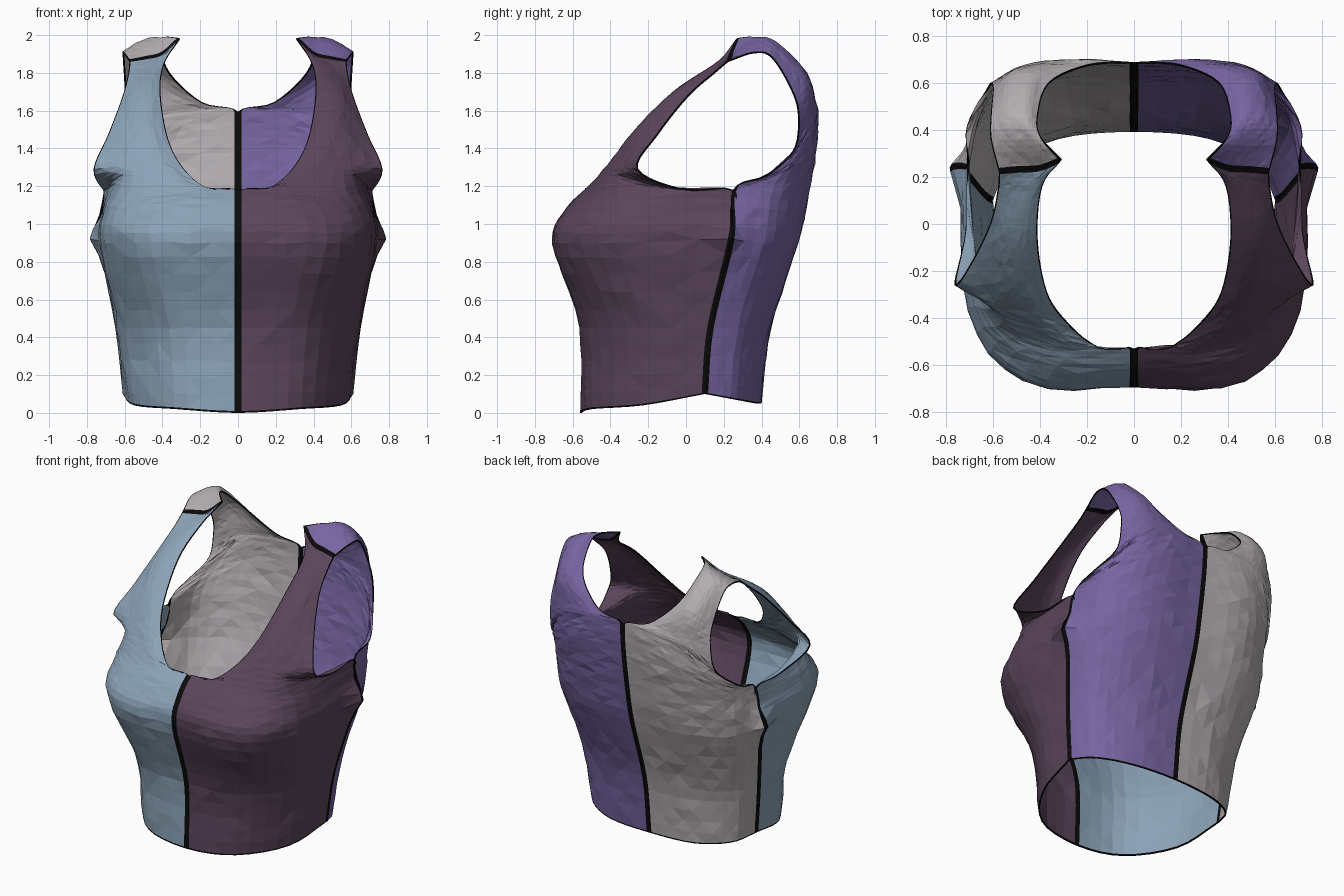
import bpy, random, math
from mathutils import Vector

if "Cube" in bpy.data.objects:
    bpy.data.objects.remove(bpy.data.objects["Cube"])

random.seed(4)

# Cross-row guide points, hem to shoulder; each row runs from centre/neckline to side seam/armhole
FRONT = [
    [(0, -.56, .00), (.33, -.50, .02), (.55, -.225, .04), (.61, .10, .10)],
    [(0, -.56, .45), (.36, -.52, .45), (.605, -.23, .45), (.65, .13, .45)],
    [(0, -.695, .9), (.46, -.675, .90), (.705, -.36, .90), (.735, .24, .92)],
    [(0, -.635, 1.08), (.43, -.595, 1.08), (.685, -.345, 1.07), (.715, .25, 1.07)],
    [(0, -.535, 1.18), (.33, -.53, 1.17), (.64, -.36, 1.16), (.71, .25, 1.18)],
    [(.16, -.52, 1.19), (.37, -.47, 1.24), (.61, -.36, 1.24), (.715, -.02, 1.18)],
    [(.285, -.42, 1.29), (.43, -.40, 1.33), (.60, -.35, 1.31), (.765, -.26, 1.29)],
    [(.37, -.29, 1.45), (.46, -.28, 1.49), (.56, -.24, 1.50), (.685, -.15, 1.48)],
    [(.41, -.06, 1.69), (.47, -.07, 1.70), (.54, -.05, 1.70), (.61, .01, 1.68)],
    [(.39, .16, 1.85), (.44, .14, 1.84), (.51, .14, 1.82), (.58, .15, 1.805)],
    [(.31, .27, 1.985), (.40, .235, 1.90), (.48, .23, 1.88), (.575, .22, 1.865)],
]
BACK = [
    [(0, .40, .05), (.32, .37, .05), (.53, .26, .07), (.61, .10, .10)],
    [(0, .45, .45), (.33, .425, .45), (.57, .305, .45), (.65, .13, .45)],
    [(0, .59, .90), (.37, .58, .9), (.635, .45, .90), (.735, .24, .92)],
    [(0, .645, 1.18), (.38, .64, 1.18), (.64, .50, 1.17), (.71, .25, 1.18)],
    [(0, .68, 1.42), (.34, .69, 1.41), (.58, .60, 1.35), (.71, .42, 1.25)],
    [(0, .69, 1.595), (.26, .70, 1.58), (.48, .67, 1.53), (.63, .57, 1.38)],
    [(.19, .68, 1.645), (.33, .69, 1.63), (.48, .67, 1.61), (.61, .60, 1.55)],
    [(.36, .60, 1.80), (.44, .64, 1.80), (.53, .63, 1.77), (.60, .57, 1.69)],
    [(.41, .45, 1.95), (.46, .47, 1.97), (.54, .48, 1.94), (.61, .46, 1.88)],
    [(.39, .36, 1.99), (.44, .36, 1.98), (.53, .36, 1.95), (.61, .36, 1.91)],
    [(.31, .27, 1.985), (.40, .235, 1.90), (.48, .23, 1.88), (.575, .22, 1.865)],
]
FRONT_MARKS = (4, 4)      # row where centre seam ends, row where side seam ends
BACK_MARKS = (5, 3)
COLS, SUB, SEAM, EDGE = 13, 5, .018, .006


def material(name, rgb):
    m = bpy.data.materials.new(name)
    m.diffuse_color = (*rgb, 1)
    m.use_nodes = True
    m.node_tree.nodes["Principled BSDF"].inputs["Base Color"].default_value = m.diffuse_color
    return m


def curve(pts, t, mirrored_start=False):
    """Smooth curve through pts, t measured in point spans."""
    first = 2 * pts[0] - pts[1]
    if mirrored_start:
        first = Vector((-pts[1].x, pts[1].y, pts[1].z))
    p = [first] + pts + [2 * pts[-1] - pts[-2]]
    i = min(int(t), len(pts) - 2)
    f = t - i
    a, b, c, d = p[i:i + 4]
    return .5 * (2 * b + (c - a) * f + (2 * a - 5 * b + 4 * c - d) * f * f
                 + (3 * b - a - 3 * c + d) * f ** 3)


def panel(name, rows, marks, side, flip, fabric, seam):
    spans = len(rows) - 1
    guides = [[Vector(r[k]) for r in rows] for k in range(4)]
    ts = [0, .022] + [i / SUB for i in range(1, spans * SUB)]   # narrow hem row
    ts += [spans - .13, spans]                                  # narrow shoulder seam row
    ts.sort()
    n = COLS + 2
    last = len(ts) - 2
    clean = []
    for j, t in enumerate(ts):
        ctrl = [curve(g, t) for g in guides]
        ctrl[0].x = 0 if t <= marks[0] else max(0, ctrl[0].x)
        centred = ctrl[0].x < 1e-6
        e0 = (SEAM if t <= marks[0] else EDGE) / (ctrl[1] - ctrl[0]).length
        e1 = (SEAM if t <= marks[1] else EDGE) / (ctrl[3] - ctrl[2]).length
        us = [0] + [e0 + (3 - e0 - e1) * k / (COLS - 1) for k in range(COLS)] + [3]
        clean += [curve(ctrl, u, centred) for u in us]
    verts = []
    for i, q in enumerate(clean):
        j, k = divmod(i, n)
        p = q.copy()
        # light crumple of the cloth away from the edges
        if 1 < k < COLS and 1 < j < last:
            near = min((q - clean[i - n]).length, (q - clean[i - 1]).length)
            amp = min(.003, .05 * near)
            p += Vector([random.gauss(0, amp) for _ in range(3)])
        # pinched fold on the side seam
        p.x += .05 * math.exp(-((q.y - .24) ** 2 + (q.z - .92) ** 2) / .006) * (q.x > .5)
        verts.append((p.x * side, p.y, p.z))
    faces, mats = [], []
    for j in range(len(ts) - 1):
        for k in range(n - 1):
            a, b, c, d = j * n + k, j * n + k + 1, (j + 1) * n + k + 1, (j + 1) * n + k
            black = k in (0, n - 2) or j in (0, last)
            tris = [(a, b, c), (a, c, d)] if (j + k) % 2 else [(a, b, d), (b, c, d)]
            for tri in tris:
                faces.append(tri[::-1] if flip else tri)
                mats.append(int(black))
    me = bpy.data.meshes.new(name)
    me.from_pydata(verts, [], faces)
    me.materials.append(fabric)
    me.materials.append(seam)
    me.polygons.foreach_set("material_index", mats)
    me.update()
    ob = bpy.data.objects.new(name, me)
    bpy.context.collection.objects.link(ob)
    # thin cloth with a dark cut edge
    sol = ob.modifiers.new("cloth_thickness", 'SOLIDIFY')
    sol.thickness = .008
    sol.offset = -1
    sol.material_offset_rim = 1


black = material("seam_black", (.003, .003, .003))
blue = material("dusty_blue", (.26, .365, .475))
plum = material("dark_plum", (.105, .06, .105))
violet = material("violet", (.185, .13, .36))
grey = material("warm_grey", (.46, .425, .445))

# Four cloth panels
panel("front_left_panel", FRONT, FRONT_MARKS, -1, True, blue, black)
panel("front_right_panel", FRONT, FRONT_MARKS, 1, False, plum, black)
panel("back_left_panel", BACK, BACK_MARKS, -1, False, grey, black)
panel("back_right_panel", BACK, BACK_MARKS, 1, True, violet, black)
